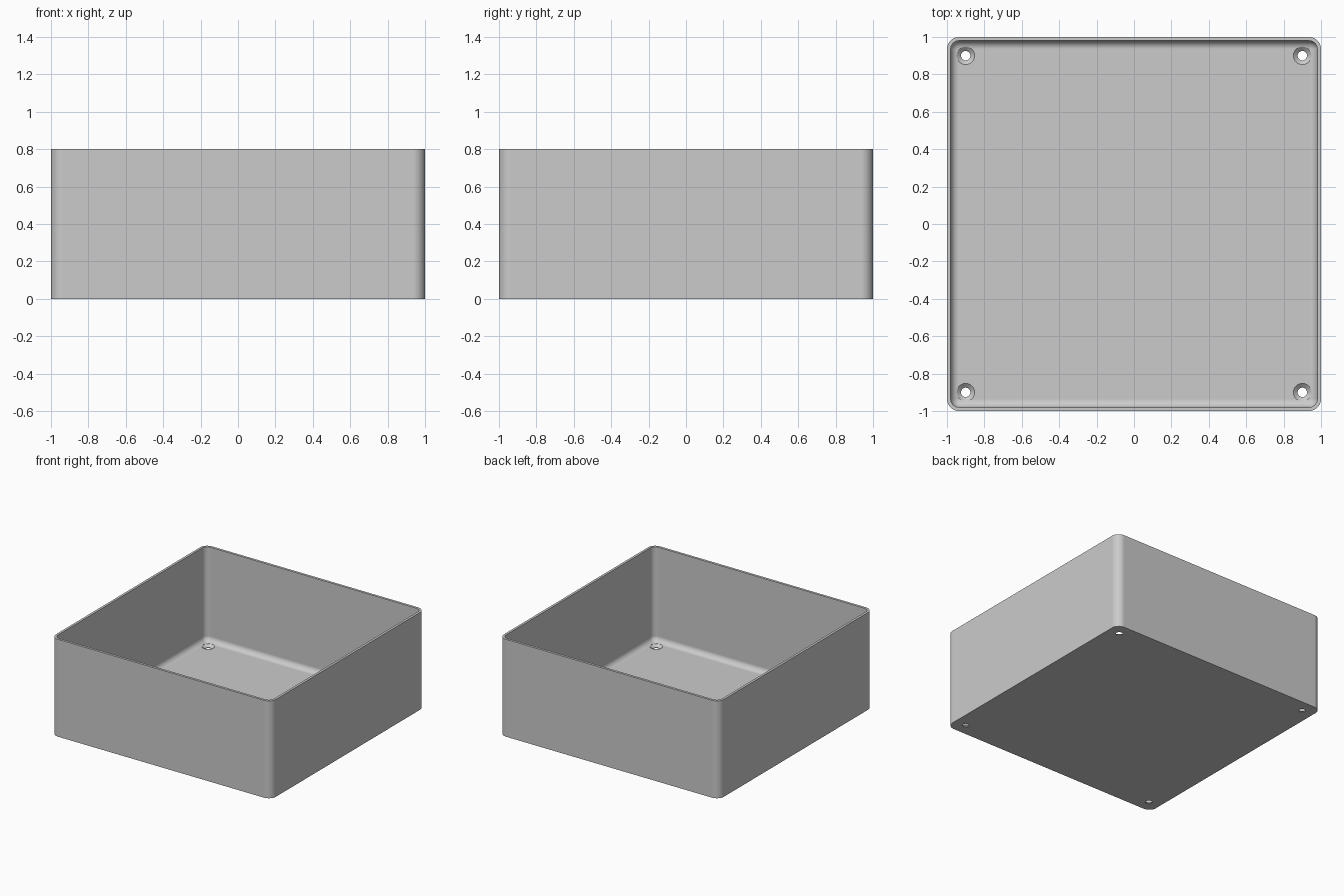
import bpy, bmesh
from math import sin, cos, pi

if "Cube" in bpy.data.objects:
    bpy.data.objects.remove(bpy.data.objects["Cube"], do_unlink=True)

HEIGHT, WALL, FLOOR = 0.8, 0.02, 0.025
CORNER, FILLET = 0.065, 0.044
HOLE, SINK, HOLE_POS = 0.025, 0.048, 0.9
SEG = 10

grey = bpy.data.materials.new("light grey plastic")
grey.use_nodes = True
grey.diffuse_color = (0.6, 0.6, 0.6, 1)
grey.node_tree.nodes["Principled BSDF"].inputs["Base Color"].default_value = (0.6, 0.6, 0.6, 1)


def rounded_square(inset, z):
    """Points of a square with round corners, shrunk by inset."""
    r, c = CORNER - inset, 1 - CORNER
    pts = []
    for q, (sx, sy) in enumerate([(1, 1), (-1, 1), (-1, -1), (1, -1)]):
        for i in range(SEG + 1):
            a = (q + i / SEG) * pi / 2
            pts.append((sx * c + r * cos(a), sy * c + r * sin(a), z))
    return pts


def circle(x, y, r, z, n=32):
    return [(x + r * cos(2 * pi * i / n), y + r * sin(2 * pi * i / n), z) for i in range(n)]


def loft(bm, rings):
    """Skin a stack of rings and cap both ends."""
    loops = [[bm.verts.new(p) for p in ring] for ring in rings]
    n = len(loops[0])
    for a, b in zip(loops, loops[1:]):
        for i in range(n):
            j = (i + 1) % n
            bm.faces.new((a[i], a[j], b[j], b[i]))
    bm.faces.new(loops[0][::-1])
    bm.faces.new(loops[-1])


def make_object(name, bm):
    bmesh.ops.recalc_face_normals(bm, faces=bm.faces)
    mesh = bpy.data.meshes.new(name)
    bm.to_mesh(mesh)
    bm.free()
    mesh.materials.append(grey)
    obj = bpy.data.objects.new(name, mesh)
    bpy.context.collection.objects.link(obj)
    return obj


# Open tray: outer wall, rim, inner wall, filleted floor
rings = [rounded_square(0, 0), rounded_square(0, HEIGHT), rounded_square(WALL, HEIGHT)]
for i in range(SEG + 1):
    t = i / SEG * pi / 2
    rings.append(rounded_square(WALL + FILLET * (1 - cos(t)), FLOOR + FILLET * (1 - sin(t))))
bm = bmesh.new()
loft(bm, rings)
tray = make_object("open_tray", bm)

# Countersunk screw holes in the four corners
bm = bmesh.new()
for x in (-HOLE_POS, HOLE_POS):
    for y in (-HOLE_POS, HOLE_POS):
        loft(bm, [circle(x, y, r, z) for r, z in
                  [(HOLE, -0.05), (HOLE, 0.005), (SINK, FLOOR), (SINK, 0.1)]])
cutter = make_object("screw_hole_cutter", bm)
cutter.hide_render = True

cut = tray.modifiers.new("screw holes", "BOOLEAN")
cut.object = cutter
cut.operation = "DIFFERENCE"
cut.solver = "EXACT"

bpy.ops.object.select_all(action="DESELECT")
bpy.context.view_layer.objects.active = tray
tray.select_set(True)
bpy.ops.object.modifier_apply(modifier=cut.name)
bpy.data.objects.remove(cutter, do_unlink=True)

# Smooth rounded parts, keep rim and hole edges crisp
bpy.ops.object.shade_smooth_by_angle(angle=pi / 6)
weighted = tray.modifiers.new("flat face normals", "WEIGHTED_NORMAL")
weighted.keep_sharp = True
